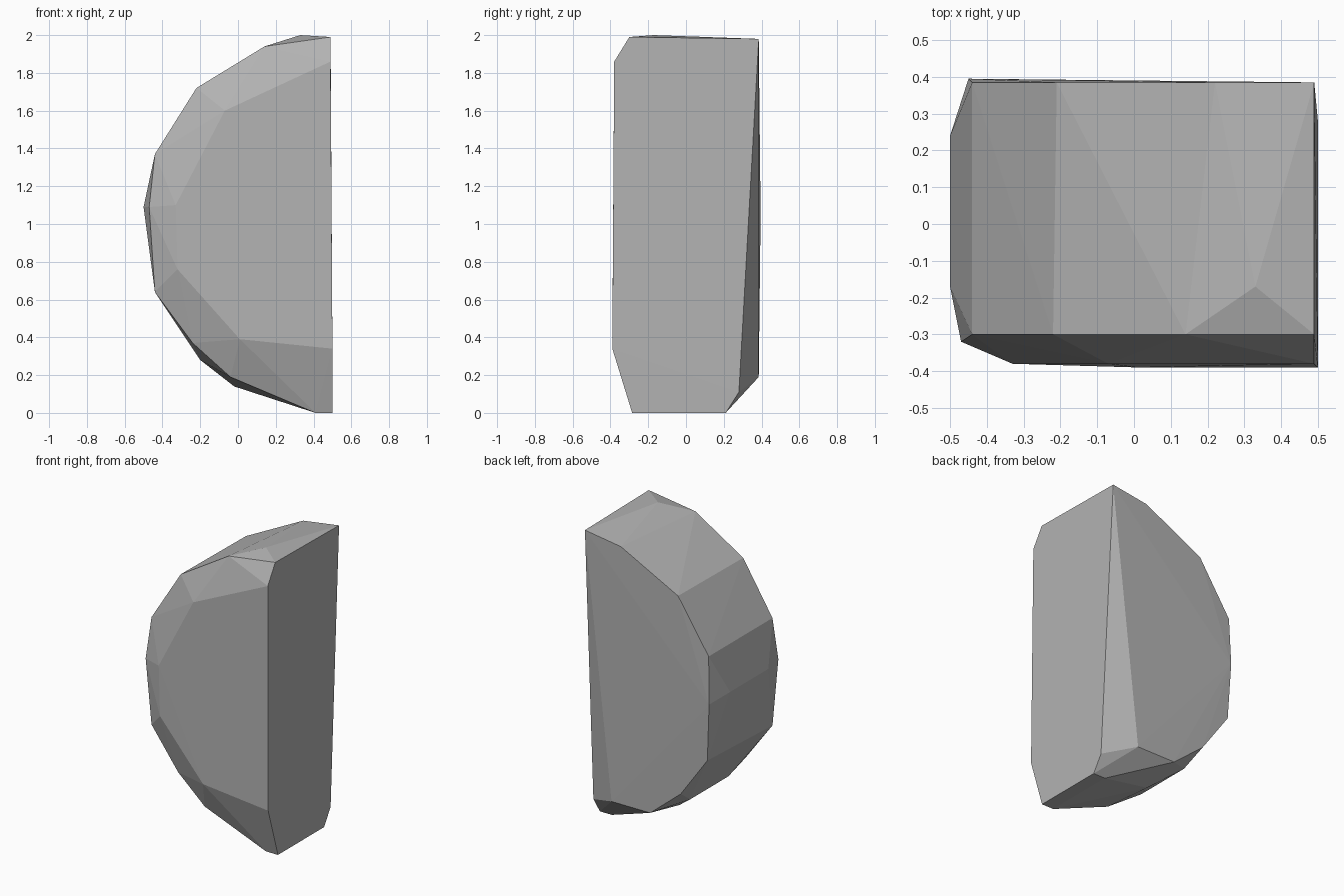
import bpy
import bmesh

# Remove only the default cube
default_cube = bpy.data.objects.get("Cube")
if default_cube:
    bpy.data.objects.remove(default_cube, do_unlink=True)


def make_material(name, colour):
    """Flat matte material shared by viewport and render."""
    material = bpy.data.materials.new(name)
    material.use_nodes = True
    material.diffuse_color = colour
    shader = material.node_tree.nodes["Principled BSDF"]
    shader.inputs["Base Color"].default_value = colour
    shader.inputs["Roughness"].default_value = 0.9
    return material


def section(depth, outline):
    """Place an (x, z) outline at one depth along y."""
    return [(x, depth, z) for x, z in outline]


def hull_object(name, points, material):
    """Chiselled, flat shaded solid wrapped around the corner points."""
    mesh = bpy.data.meshes.new(name)
    bm = bmesh.new()
    corners = [bm.verts.new(point) for point in points]
    result = bmesh.ops.convex_hull(bm, input=corners)
    unused = set(result["geom_interior"]) | set(result["geom_unused"])
    loose = [item for item in unused if isinstance(item, bmesh.types.BMVert)]
    bmesh.ops.delete(bm, geom=loose, context="VERTS")
    bmesh.ops.recalc_face_normals(bm, faces=bm.faces)
    for face in bm.faces:
        face.smooth = False
    bm.to_mesh(mesh)
    bm.free()
    mesh.materials.append(material)
    stone = bpy.data.objects.new(name, mesh)
    bpy.context.collection.objects.link(stone)
    return stone


# Front face of the half-round slab
front = section(-0.38, [(0.49, 1.86), (-0.07, 1.6), (-0.33, 1.1),
                        (-0.32, 0.76)])
front += section(-0.39, [(0.01, 0.39), (0.5, 0.34)])

# Chamfered shoulder behind the front face
shoulder = section(-0.3, [(0.49, 1.99), (0.14, 1.94), (-0.22, 1.72),
                          (-0.44, 1.37), (-0.44, 0.64), (-0.24, 0.37),
                          (-0.04, 0.19), (0.19, 0.13)])
shoulder += section(-0.32, [(-0.47, 1.09)])

# Widest points of the curved rim
rim = section(-0.17, [(0.33, 2.0), (-0.5, 1.09), (-0.2, 0.28)])
rim += section(0.24, [(-0.5, 1.09), (-0.2, 0.28)])
rim += section(0.1, [(-0.02, 0.14)])

# Small flat foot and the clipped corner beside it
foot = [(x, y, 0) for x in (0.41, 0.5) for y in (-0.285, 0.21)]
foot += section(0.28, [(0.5, 0.11)])

# Back face
back = section(0.385, [(0.49, 1.98), (0.22, 1.94), (-0.21, 1.72),
                       (-0.44, 1.37), (-0.43, 0.66), (-0.23, 0.38),
                       (0, 0.19), (0.29, 0.19)])
back += section(0.395, [(-0.45, 1.05)])

grey = make_material("stone_grey", (0.45, 0.45, 0.45, 1.0))
hull_object("split_boulder", front + shoulder + rim + foot + back, grey)
